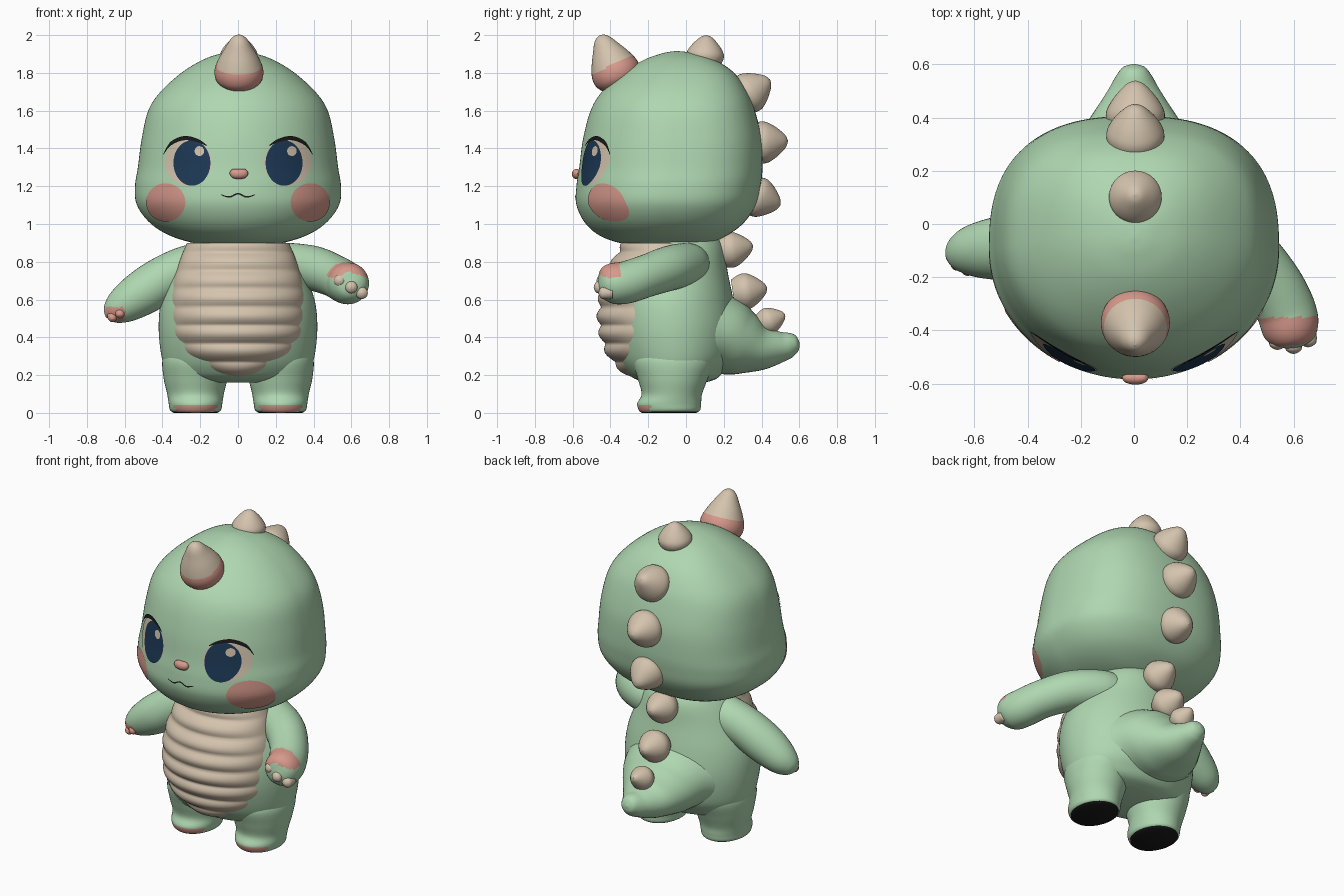
import bpy, bmesh, math
from mathutils import Vector
from mathutils.bvhtree import BVHTree

if "Cube" in bpy.data.objects:
    bpy.data.objects.remove(bpy.data.objects["Cube"])


def material(name, rgb):
    m = bpy.data.materials.new(name)
    m.diffuse_color = (*rgb, 1)
    m.use_nodes = True
    m.node_tree.nodes["Principled BSDF"].inputs["Base Color"].default_value = m.diffuse_color
    return m


GREEN = material("mint_green", (0.43, 0.68, 0.44))
CREAM = material("cream", (0.66, 0.55, 0.42))
PINK = material("coral_pink", (0.68, 0.32, 0.26))
NAVY = material("navy_iris", (0.012, 0.04, 0.09))
DARK = material("near_black", (0.01, 0.01, 0.01))


def build(name, verts, faces, mats, rule=None):
    """Mesh object with smooth faces; rule(centre, normal) picks the material."""
    me = bpy.data.meshes.new(name)
    me.from_pydata(verts, [], faces)
    bm = bmesh.new()
    bm.from_mesh(me)
    bmesh.ops.recalc_face_normals(bm, faces=bm.faces)
    for f in bm.faces:
        f.smooth = True
        if rule:
            f.material_index = rule(f.calc_center_median(), f.normal)
    bm.to_mesh(me)
    bm.free()
    for m in mats:
        me.materials.append(m)
    ob = bpy.data.objects.new(name, me)
    bpy.context.collection.objects.link(ob)
    return ob


def spline(pts, steps):
    """Catmull-Rom through tuples of any length."""
    out = []
    for i in range(len(pts) - 1):
        p = [pts[max(0, min(len(pts) - 1, i + k))] for k in (-1, 0, 1, 2)]
        for s in range(steps):
            t = s / steps
            out.append([0.5 * (2 * b + (c - a) * t + (2 * a - 5 * b + 4 * c - d) * t * t
                        + (3 * b - a - 3 * c + d) * t ** 3) for a, b, c, d in zip(*p)])
    return out + [list(pts[-1])]


def skin(rows, n, caps=True):
    faces = [(r * n + i, r * n + (i + 1) % n, (r + 1) * n + (i + 1) % n, (r + 1) * n + i)
             for r in range(rows - 1) for i in range(n)]
    if caps:
        faces += [tuple(range(n)), tuple(range((rows - 1) * n, rows * n))]
    return faces


def loft(name, rings, mats, cx=0, steps=6, n=96, back=2.0, rule=None, bulge=None):
    """Stack of rounded sections, each (z, half width, front y, back y)."""
    verts = []
    rows = spline(rings, steps)
    for z, w, yf, yb in rows:
        yf -= bulge(z) if bulge else 0
        yc, d = (yf + yb) / 2, (yb - yf) / 2
        for i in range(n):
            a = 2 * math.pi * i / n
            c, s = math.cos(a), math.sin(a)
            e = 2 / (back if s > 0 else 2.0)
            verts.append((cx + w * math.copysign(abs(c) ** e, c),
                          yc + d * math.copysign(abs(s) ** e, s), z))
    faces = skin(len(rows), n)
    return build(name, verts, faces, mats, rule), verts, faces


def sweep(name, pts, mats, ref=(1, 0, 0), steps=6, n=40, rule=None):
    """Tube along points (x, y, z, radius a, radius b)."""
    rows = spline(pts, steps)
    pos = [Vector(r[:3]) for r in rows]
    verts = []
    for k, r in enumerate(rows):
        t = (pos[min(k + 1, len(pos) - 1)] - pos[max(k - 1, 0)]).normalized()
        b = t.cross(Vector(ref)).normalized()
        a = b.cross(t)
        for i in range(n):
            q = 2 * math.pi * i / n
            verts.append(pos[k] + a * max(r[3], .001) * math.cos(q) + b * max(r[4], .001) * math.sin(q))
    return build(name, verts, skin(len(rows), n), mats, rule)


# head
_, hv, hf = loft("head", [
    (.88, .02, -.12, 0), (.89, .18, -.30, .10), (.93, .34, -.44, .20), (1.0, .46, -.53, .30),
    (1.1, .535, -.58, .37), (1.2, .545, -.58, .395), (1.3, .53, -.565, .405),
    (1.45, .51, -.545, .40), (1.6, .475, -.505, .365), (1.7, .41, -.445, .325),
    (1.8, .30, -.335, .255), (1.87, .185, -.22, .15), (1.905, .08, -.12, .04),
    (1.915, .01, -.06, -.04)], [GREEN], n=128, back=2.6)
head_surface = BVHTree.FromPolygons([Vector(v) for v in hv], hf)


def on_head(x, z, lift):
    p, nrm, _, _ = head_surface.ray_cast(Vector((x, -2, z)), Vector((0, 1, 0)))
    if nrm.y > 0:
        nrm = -nrm
    return p + nrm * lift


def disc(name, cx, cz, rx, rz, mat, lift):
    """Oval plate wrapped on the head."""
    n, rows = 48, 9
    verts = [on_head(cx + rx * k / (rows - 1) * math.cos(2 * math.pi * i / n),
                     cz + rz * k / (rows - 1) * math.sin(2 * math.pi * i / n), lift)
             for k in [.01] + list(range(1, rows)) for i in range(n)]
    ob = build(name, verts, skin(rows, n, False), [mat])
    face_forward(ob)


def strip(name, pts, mat, lift):
    """Thin painted line on the head from (x, z, half thickness)."""
    rows = spline(pts, 8)
    verts = [on_head(x, z + s * h, lift) for x, z, h in rows for s in (-1, 1)]
    face_forward(build(name, verts, [(2 * i, 2 * i + 1, 2 * i + 3, 2 * i + 2)
                                     for i in range(len(rows) - 1)], [mat]))


def face_forward(ob):
    if sum(p.normal.y for p in ob.data.polygons) > 0:
        ob.data.flip_normals()


# eyes, lashes and cheeks
for s, side in ((-1, "left"), (1, "right")):
    disc(side + "_eye_white", s * .262, 1.325, .125, .123, CREAM, .003)
    disc(side + "_iris", s * .242, 1.322, .097, .12, NAVY, .005)
    disc(side + "_eye_glint", s * .242 + .04, 1.385, .025, .026, CREAM, .007)
    strip(side + "_lash", [(s * .165, 1.415, .003), (s * .21, 1.44, .009), (s * .28, 1.453, .011),
                           (s * .35, 1.425, .010), (s * .388, 1.37, .003)], DARK, .008)
    disc(side + "_cheek", s * .38, 1.115, .103, .10, PINK, .004)

# mouth and nose
strip("mouth", [(-.09, 1.155, .002), (-.045, 1.143, .004), (0, 1.16, .004),
                (.045, 1.143, .004), (.09, 1.155, .002)], DARK, .004)
sweep("nose", [(-.045, -.573, 1.268, 0, 0), (-.03, -.578, 1.268, .018, .022), (.005, -.58, 1.265, .024, .027),
               (.04, -.578, 1.268, .018, .022), (.055, -.573, 1.268, 0, 0)], [PINK], ref=(0, 1, 0), n=20)


# horn and back spikes: (base y, base z, tip y, tip z, radius)
def spike(name, by, bz, ty, tz, r, shape, mats=(CREAM,), rule=None):
    pts = [(0.005, by + (ty - by) * t, bz + (tz - bz) * t, r * k, r * k) for t, k in shape]
    sweep(name, pts, mats, rule=rule)


axis = Vector((0, -.42, .9)).normalized()
spike("horn", -.36, 1.775, -.455, 2.0, .128,
      [(-.15, .8), (0, .98), (.2, 1), (.45, .82), (.7, .56), (.88, .36), (.97, .18), (1, 0)],
      (CREAM, PINK), lambda c, n: int((c - Vector((0, -.36, 1.775))).dot(axis) < .075))
blunt = [(-.3, .75), (0, .97), (.25, 1), (.5, .83), (.75, .55), (.93, .27), (1, 0)]
for i, (by, bz, ty, tz, r) in enumerate([
        (.10, 1.87, .11, 2.0, .098), (.31, 1.68, .445, 1.765, .108), (.38, 1.43, .54, 1.44, .11),
        (.36, 1.15, .50, 1.10, .105), (.21, .86, .355, .885, .095), (.29, .64, .43, .66, .095),
        (.42, .48, .525, .52, .07)]):
    spike("back_spike_%d" % (i + 1), by, bz, ty, tz, r, blunt)

# torso and ridged belly
loft("torso", [(.16, .22, -.2, .1), (.18, .32, -.27, .16), (.22, .375, -.32, .2), (.3, .405, -.37, .25),
               (.45, .42, -.41, .27), (.6, .405, -.41, .25), (.75, .345, -.38, .22),
               (.88, .27, -.31, .2), (.96, .2, -.2, .15)], [GREEN])
loft("belly", [(.185, .04, -.26, -.12), (.22, .16, -.325, -.05), (.3, .285, -.395, .05), (.4, .345, -.435, .1),
               (.5, .36, -.45, .12), (.65, .352, -.435, .1), (.8, .31, -.375, .08), (.9, .27, -.32, .08)],
     [CREAM], steps=12, bulge=lambda z: .024 * abs(math.sin(math.pi * (z - .27) / .097)))

# tail
sweep("tail", [(0, -.05, .42, .3, .22), (0, .1, .415, .33, .235), (0, .2, .405, .29, .215), (0, .3, .37, .235, .175),
               (0, .4, .345, .165, .122), (0, .5, .35, .10, .083), (0, .56, .363, .065, .062),
               (0, .59, .368, .04, .038), (0, .602, .37, 0, 0)], [GREEN])

# legs with pink toes and dark soles
for s, side in ((-1, "left"), (1, "right")):
    loft(side + "_leg", [(0, .115, -.235, .055), (.015, .135, -.25, .075), (.05, .142, -.258, .08),
                         (.1, .15, -.235, .085), (.18, .168, -.255, .115), (.28, .175, -.28, .15),
                         (.36, .14, -.24, .12)],
         [GREEN, PINK, DARK], cx=s * .225, n=64,
         rule=lambda c, n: 2 if n.z < -.8 else int(c.z < .045 and n.y < -.5))

# arms: left hangs out, right reaches forward
sweep("left_arm", [(x, y, z, r, r) for x, y, z, r in [
    (-.17, -.04, .78, .10), (-.25, -.05, .77, .12), (-.38, -.07, .715, .122), (-.5, -.09, .64, .12),
    (-.6, -.1, .575, .10), (-.66, -.11, .535, .07), (-.69, -.115, .515, .035), (-.70, -.115, .508, 0)]],
    [GREEN, PINK], ref=(0, 1, 0), rule=lambda c, n: int(c.x < -.6 and n.z < .2 and n.y < -.5 and c.z < .56))
sweep("right_arm", [(x, y, z, r, r) for x, y, z, r in [
    (.17, .03, .79, .10), (.26, .0, .785, .115), (.4, -.09, .765, .118), (.51, -.21, .725, .112),
    (.57, -.32, .69, .112), (.59, -.40, .685, .105), (.6, -.45, .68, .07), (.603, -.47, .68, 0)]],
    [GREEN, PINK], ref=(0, 0, 1), rule=lambda c, n: int(c.y < -.35 and c.x > .45 and n.z > .25))

# claws
for i, (x, y, z) in enumerate([(.54, -.45, .70), (.60, -.465, .665), (.655, -.44, .635)]):
    sweep("right_claw_%d" % (i + 1), [(x, y + .05, z, .03, .03), (x, y, z, .032, .032),
                                      (x, y - .018, z, .018, .018), (x, y - .024, z, 0, 0)], [CREAM], n=16)
for i, (x, y, z) in enumerate([(-.625, -.17, .525), (-.665, -.15, .505)]):
    sweep("left_claw_%d" % (i + 1), [(x, y + .03, z + .03, .025, .025), (x, y, z, .026, .026),
                                     (x, y - .008, z - .018, .014, .014), (x, y - .01, z - .022, 0, 0)],
          [PINK], n=16)
